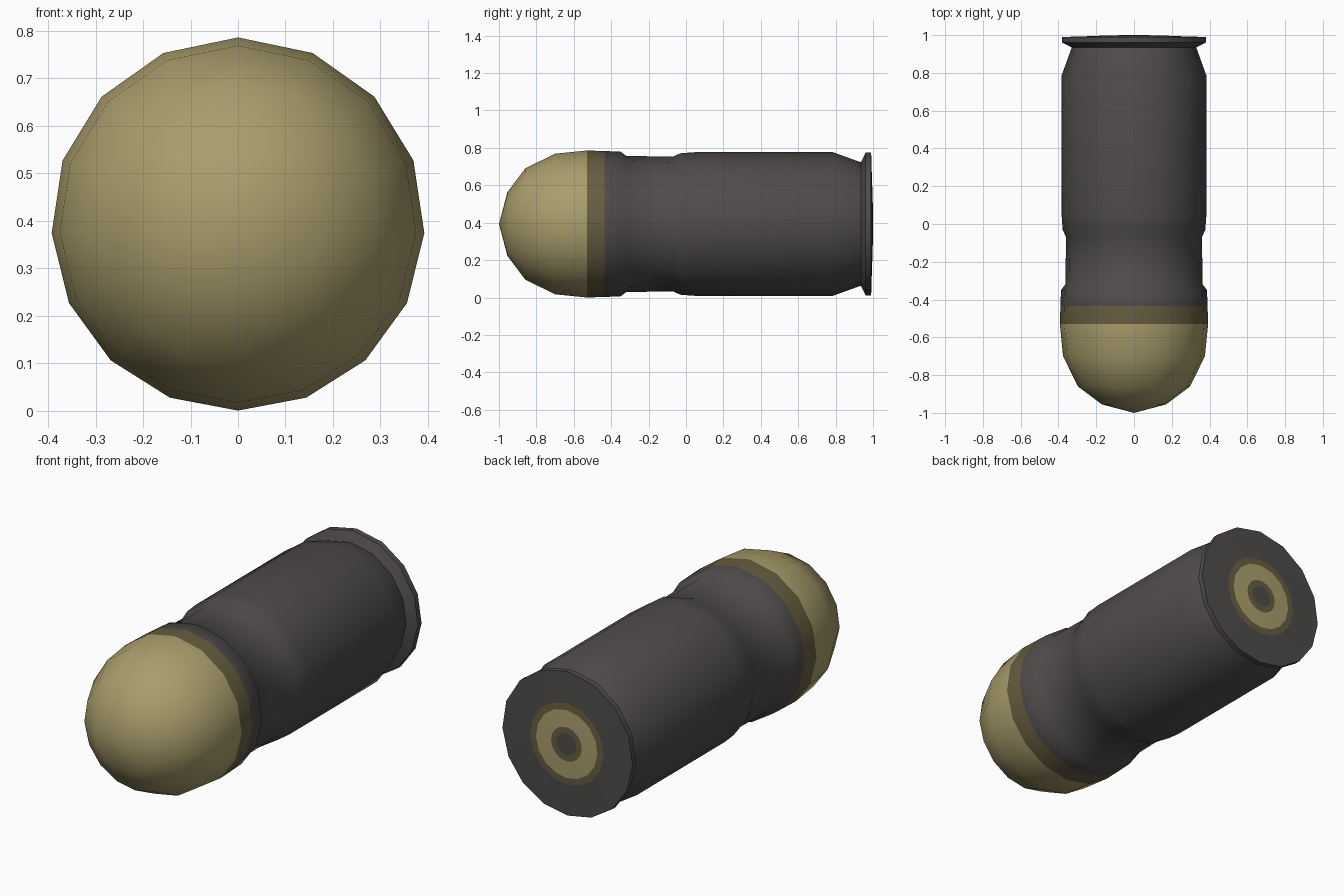
import bpy, bmesh, math

if "Cube" in bpy.data.objects:
    bpy.data.objects.remove(bpy.data.objects["Cube"])

SIDES = 16
CZ = 0.393  # height of the long axis


def mat(name, rgb):
    m = bpy.data.materials.new(name)
    m.diffuse_color = (*rgb, 1)
    m.use_nodes = True
    m.node_tree.nodes["Principled BSDF"].inputs["Base Color"].default_value = m.diffuse_color
    return m


MATS = [mat("dark grey", (0.078, 0.071, 0.069)),
        mat("gold", (0.40, 0.34, 0.15)),
        mat("dark gold", (0.135, 0.11, 0.05))]
GREY, GOLD, BROWN = 0, 1, 2


def lathe(name, profile):
    """Spin (y, radius, colour of the strip that follows) around the y axis."""
    bm = bmesh.new()
    rings = []
    for y, r, _ in profile:
        if r == 0:
            rings.append([bm.verts.new((0, y, CZ))] * SIDES)
            continue
        ring = []
        for i in range(SIDES):
            a = 2 * math.pi * i / SIDES
            a += math.radians(2.8) * math.sin(a)  # slightly uneven spacing
            ring.append(bm.verts.new((r * math.sin(a), y, CZ + r * math.cos(a))))
        rings.append(ring)
    for k in range(len(rings) - 1):
        a, b = rings[k], rings[k + 1]
        for i in range(SIDES):
            j = (i + 1) % SIDES
            quad = list(dict.fromkeys([a[i], a[j], b[j], b[i]]))
            bm.faces.new(quad).material_index = profile[k][2]
    bmesh.ops.recalc_face_normals(bm, faces=bm.faces)
    # an open shell is oriented by checking against the axis
    if sum(f.normal.x * f.calc_center_median().x for f in bm.faces) < 0:
        bmesh.ops.reverse_faces(bm, faces=bm.faces)
    me = bpy.data.meshes.new(name)
    bm.to_mesh(me)
    bm.free()
    for m in MATS:
        me.materials.append(m)
    ob = bpy.data.objects.new(name, me)
    bpy.context.collection.objects.link(ob)
    bpy.ops.object.select_all(action='DESELECT')
    ob.select_set(True)
    bpy.context.view_layer.objects.active = ob
    bpy.ops.object.shade_smooth_by_angle(angle=math.radians(55))
    return ob


# rounded nose with its darker band
lathe("nose", [
    (-1.0, 0, GOLD), (-0.955, 0.17, GOLD), (-0.86, 0.297, GOLD),
    (-0.70, 0.376, GOLD), (-0.53, 0.393, BROWN), (-0.435, 0.39, BROWN)])

# case with neck groove, tapered tail, rim and ringed base
lathe("case", [
    (-0.435, 0.39, GREY), (-0.35, 0.387, GREY), (-0.32, 0.364, GREY),
    (-0.07, 0.36, GREY), (-0.03, 0.378, GREY), (0.05, 0.384, GREY),
    (0.785, 0.384, GREY), (0.935, 0.33, GREY), (0.96, 0.381, GREY),
    (0.99, 0.381, GREY), (0.995, 0.215, BROWN), (0.997, 0.18, GOLD),
    (0.999, 0.09, BROWN), (1.0, 0.058, GREY), (1.0, 0, GREY)])
